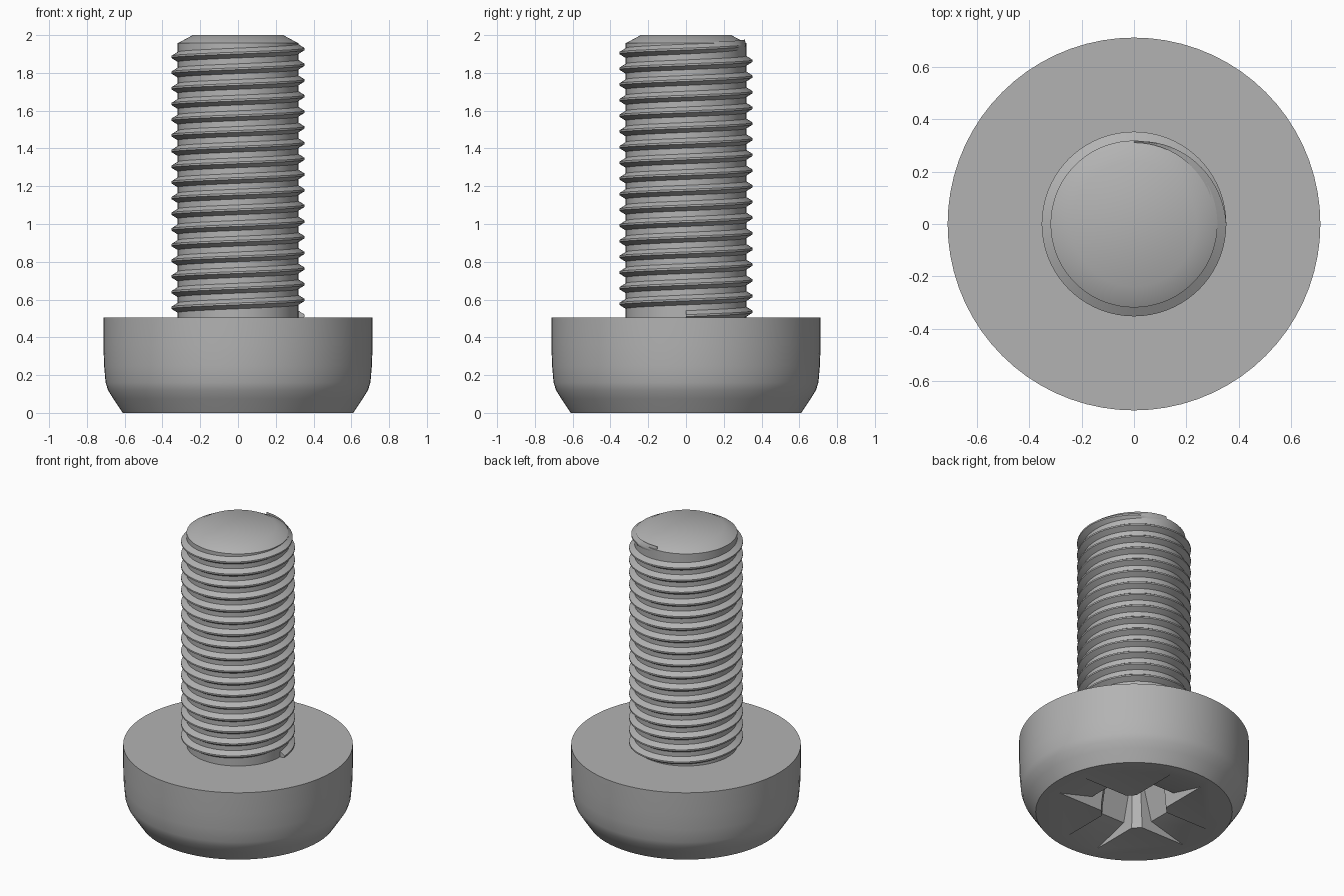
import bpy
import bmesh
from math import cos, sin, pi, radians

if "Cube" in bpy.data.objects:
    bpy.data.objects.remove(bpy.data.objects["Cube"], do_unlink=True)

SEGMENTS = 72
HEAD_TOP = 0.505
CORE_RADIUS = 0.319
CREST_RADIUS = 0.353
PITCH = 0.083

steel = bpy.data.materials.new("grey_steel")
steel.use_nodes = True
GREY = (0.45, 0.45, 0.45, 1)
steel.diffuse_color = GREY
steel.node_tree.nodes["Principled BSDF"].inputs["Base Color"].default_value = GREY


def loft(name, loops, closed=True):
    """Join equal-sized loops of points with quads and cap both ends."""
    bm = bmesh.new()
    rings = [[bm.verts.new(p) for p in loop] for loop in loops]
    n = len(rings[0])
    for a, b in zip(rings, rings[1:]):
        for i in range(n):
            j = (i + 1) % n
            bm.faces.new((a[i], a[j], b[j], b[i]))
    bm.faces.new(rings[0])
    bm.faces.new(rings[-1])
    bmesh.ops.recalc_face_normals(bm, faces=bm.faces)
    mesh = bpy.data.meshes.new(name)
    bm.to_mesh(mesh)
    bm.free()
    mesh.materials.append(steel)
    obj = bpy.data.objects.new(name, mesh)
    bpy.context.collection.objects.link(obj)
    return obj


def circle(radius, z):
    angles = [2 * pi * i / SEGMENTS for i in range(SEGMENTS)]
    return [(radius * cos(a), radius * sin(a), z) for a in angles]


def cross(reach, half_width, corner, z):
    """Four-armed outline with chamfered inner corners."""
    arm = [(corner, -half_width), (reach, -half_width),
           (reach, half_width), (corner, half_width)]
    points = []
    for k in range(4):
        c, s = cos(k * pi / 2), sin(k * pi / 2)
        points += [(x * c - y * s, x * s + y * c, z) for x, y in arm]
    return points


def smooth(obj, angle=30):
    bpy.ops.object.select_all(action='DESELECT')
    obj.select_set(True)
    bpy.context.view_layer.objects.active = obj
    bpy.ops.object.shade_smooth_by_angle(angle=radians(angle))


# Head: rounded pan profile
head_profile = [(0.61, 0), (0.66, 0.075), (0.688, 0.12), (0.701, 0.16),
                (0.709, 0.25), (0.7125, 0.36), (0.7125, HEAD_TOP)]
head = loft("head", [circle(r, z) for r, z in head_profile])

# Driver recess: shallow sloping arms leading into a deep tapered pit
cutter = loft("recess_cutter", [
    cross(0.50, 0.12, 0.165, -0.05),
    cross(0.50, 0.12, 0.165, 0),
    cross(0.24, 0.118, 0.162, 0.07),
    cross(0.15, 0.10, 0.135, 0.33),
])
cutter.hide_render = True
cut = head.modifiers.new("recess", 'BOOLEAN')
cut.operation = 'DIFFERENCE'
cut.solver = 'EXACT'
cut.object = cutter
bpy.context.view_layer.objects.active = head
bpy.ops.object.modifier_apply(modifier=cut.name)
bpy.data.objects.remove(cutter, do_unlink=True)
smooth(head)

# Shank core with chamfered tip
shank = loft("shank", [circle(r, z) for r, z in [
    (CORE_RADIUS, HEAD_TOP - 0.02), (CORE_RADIUS, 1.957), (0.239, 2.0)]])
smooth(shank)

# Right-handed helical thread that runs out below the tip
TURNS = 17
END_Z = 1.926
FADE = pi / 2
steps = TURNS * SEGMENTS
thread_loops = []
for i in range(steps + SEGMENTS // 4 + 1):
    a = 2 * pi * (i - steps) / SEGMENTS
    z = END_Z + PITCH * a / (2 * pi)
    keep = 1 - max(0, a) / FADE
    crest = CORE_RADIUS - 0.003 + (CREST_RADIUS - CORE_RADIUS + 0.003) * keep
    profile = [(CORE_RADIUS - 0.008, -0.031), (crest, -0.005),
               (crest, 0.005), (CORE_RADIUS - 0.008, 0.031)]
    thread_loops.append([(r * cos(a), r * sin(a), z + dz) for r, dz in profile])
thread = loft("thread", thread_loops)
smooth(thread)
